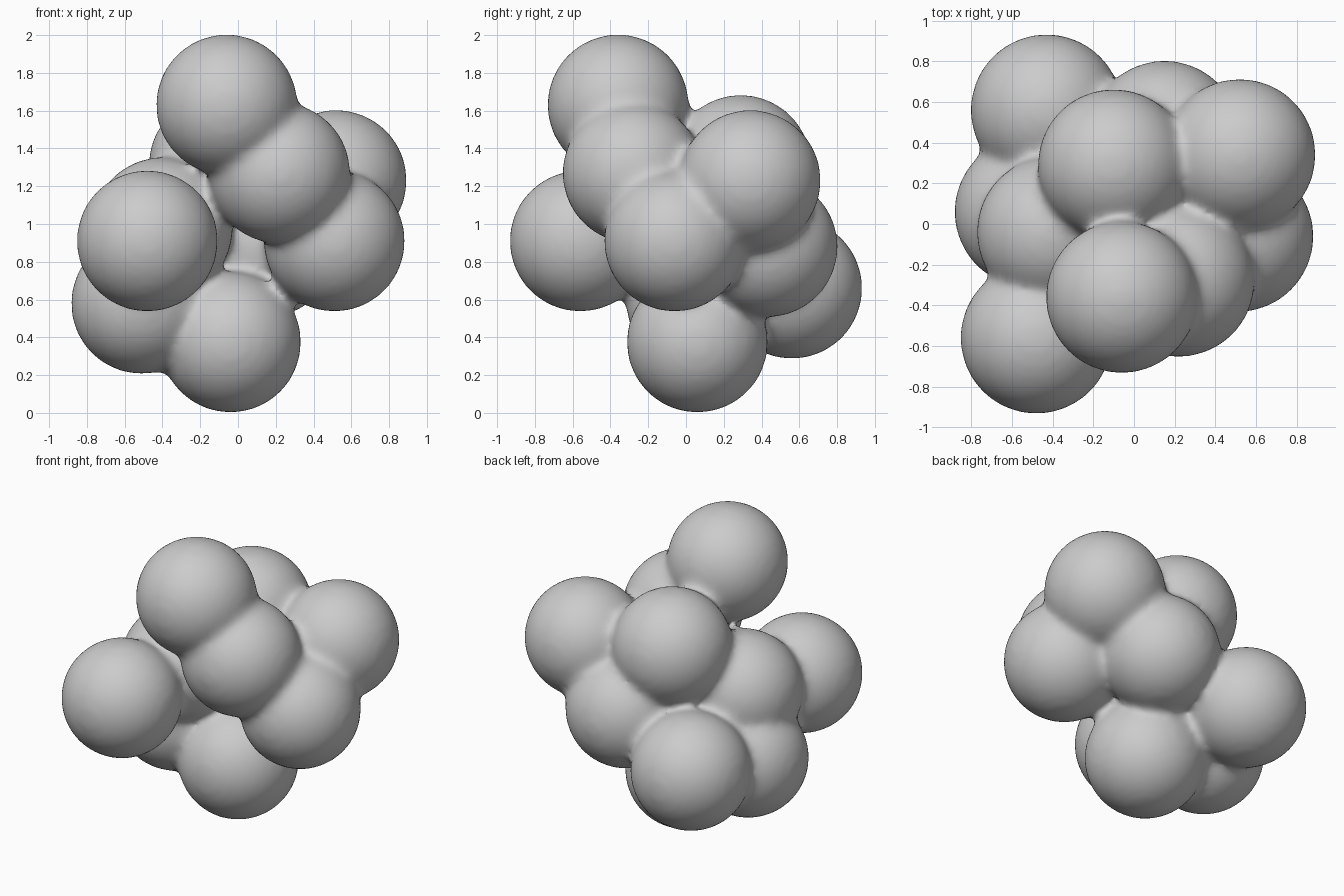
import bpy, bmesh
from mathutils import Matrix

if "Cube" in bpy.data.objects:
    bpy.data.objects.remove(bpy.data.objects["Cube"])

# Centres of the equal balls that make up the cluster
R = 0.375
CENTRES = [
    (-0.06, -0.36, 1.63),   # top
    (-0.48, -0.56, 0.91),   # front left
    (-0.04, 0.06, 0.375),   # bottom
    (0.51, -0.06, 0.91),    # right
    (0.52, 0.34, 1.23),     # upper right back
    (0.22, -0.28, 1.27),    # upper front
    (-0.10, 0.29, 1.31),    # upper back
    (-0.43, 0.56, 0.66),    # lower back left
    (-0.51, 0.06, 0.58),    # lower left
    (0.15, 0.43, 0.88),     # back
    (-0.40, -0.04, 0.98),   # middle left
]

bm = bmesh.new()
for c in CENTRES:
    bmesh.ops.create_icosphere(bm, subdivisions=4, radius=R, matrix=Matrix.Translation(c))
mesh = bpy.data.meshes.new("ball_cluster")
bm.to_mesh(mesh)
bm.free()
cluster = bpy.data.objects.new("ball_cluster", mesh)
bpy.context.collection.objects.link(cluster)

# Fuse the balls into one skin and soften the creases
fuse = cluster.modifiers.new("fuse", 'REMESH')
fuse.mode = 'VOXEL'
fuse.voxel_size = 0.025
fuse.use_smooth_shade = True
soft = cluster.modifiers.new("soften", 'SMOOTH')
soft.factor = 0.5
soft.iterations = 16
